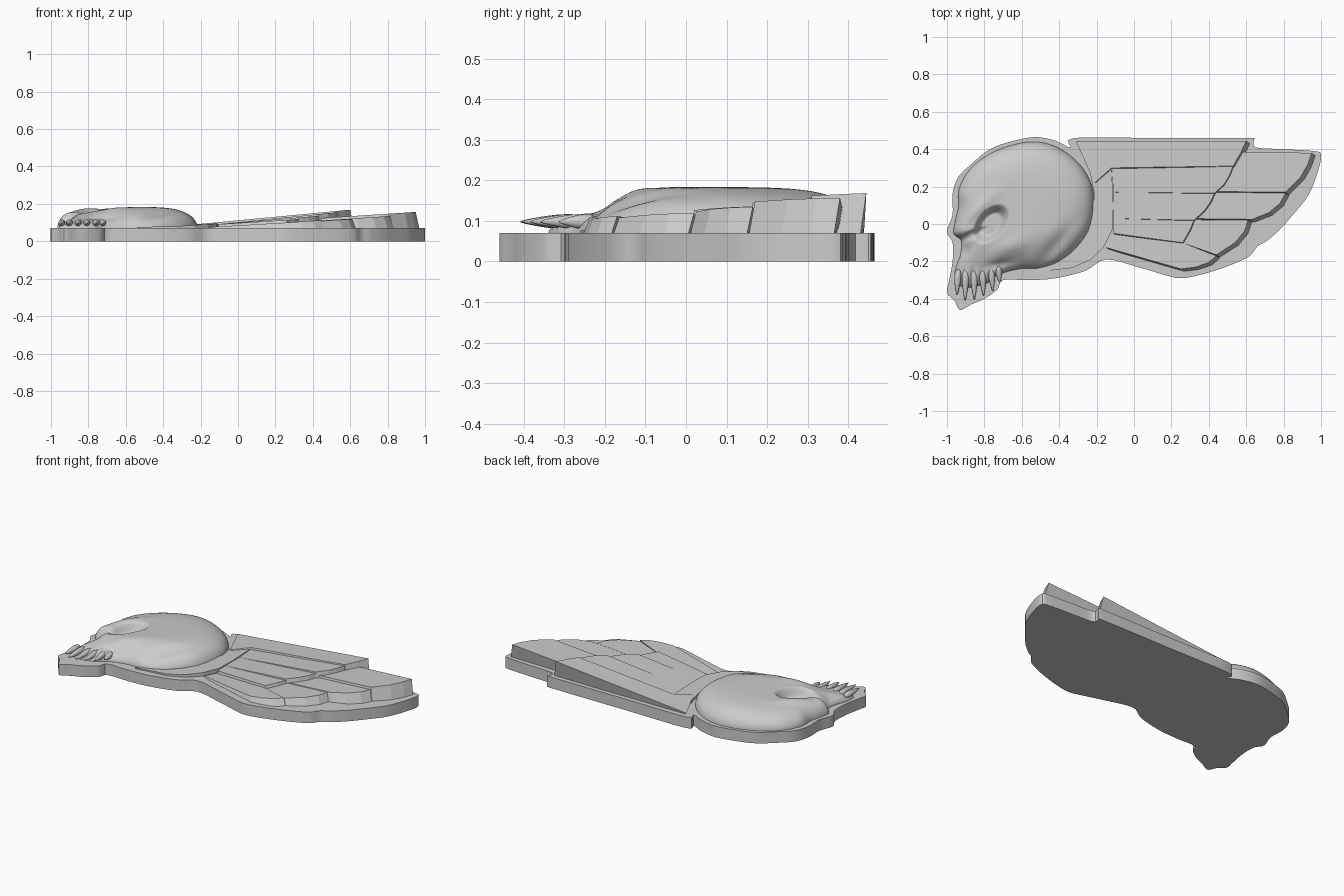
import bpy
import bmesh
import math
from mathutils import Vector

old = bpy.data.objects.get("Cube")
if old:
    bpy.data.objects.remove(old, do_unlink=True)

grey = bpy.data.materials.new("stone grey")
grey.use_nodes = True
COLOUR = (0.6, 0.6, 0.6, 1)
grey.diffuse_color = COLOUR
grey.node_tree.nodes["Principled BSDF"].inputs["Base Color"].default_value = COLOUR

PLATE = 0.07


def finish(name, bm, smooth_angle=None):
    bmesh.ops.recalc_face_normals(bm, faces=bm.faces)
    mesh = bpy.data.meshes.new(name)
    bm.to_mesh(mesh)
    bm.free()
    mesh.materials.append(grey)
    obj = bpy.data.objects.new(name, mesh)
    bpy.context.collection.objects.link(obj)
    if smooth_angle:
        bpy.ops.object.select_all(action="DESELECT")
        obj.select_set(True)
        bpy.context.view_layer.objects.active = obj
        bpy.ops.object.shade_smooth_by_angle(angle=math.radians(smooth_angle))
    return obj


def rounded(points, steps):
    """Closed smooth curve through the points."""
    pts = [Vector(p) for p in points]
    n = len(pts)
    out = []
    for i in range(n):
        a, b, c, d = (pts[(i + k - 1) % n] for k in range(4))
        for s in range(steps):
            t = s / steps
            out.append(0.5 * (2 * b + (c - a) * t + (2 * a - 5 * b + 4 * c - d) * t ** 2
                              + (3 * b - a - 3 * c + d) * t ** 3))
    return out


def slab(name, points, top, bottom, lean=(0, 0), smooth_angle=None):
    """Prism whose top height follows a function of x; its foot is shifted by lean."""
    bm = bmesh.new()
    upper = [bm.verts.new((x, y, top(x))) for x, y in points]
    lower = [bm.verts.new((x + lean[0], y + lean[1], bottom)) for x, y in points]
    n = len(upper)
    cap = bm.faces.new(upper)
    bm.faces.new(lower[::-1])
    for i in range(n):
        j = (i + 1) % n
        bm.faces.new((upper[i], lower[i], lower[j], upper[j]))
    bmesh.ops.triangulate(bm, faces=[cap])
    return finish(name, bm, smooth_angle)


def slope(x0, z0, x1, z1):
    return lambda x: max(PLATE + 0.006, z0 + (x - x0) * (z1 - z0) / (x1 - x0))


# Backing plate
plate_outline = [
    (-.32, .46), (.1, .46), (.6, .46), (.64, .45), (.65, .41), (.8, .4), (.96, .39), (1, .37),
    (.98, .27), (.93, .15), (.85, .05), (.78, -.03), (.71, -.09), (.66, -.12),
    (.62, -.17), (.54, -.21), (.43, -.25), (.32, -.28), (.25, -.29), (.19, -.28),
    (.02, -.23), (-.15, -.19), (-.26, -.25), (-.42, -.29), (-.56, -.3), (-.7, -.3),
    (-.73, -.35), (-.8, -.4), (-.87, -.43), (-.93, -.46), (-.96, -.41), (-1, -.37),
    (-.99, -.31), (-.97, -.2), (-.97, -.1), (-1, -.04), (-.97, .05), (-.97, .16),
    (-.94, .25), (-.87, .32), (-.77, .4), (-.66, .44), (-.53, .465), (-.42, .445),
    (-.34, .41)]
slab("backing_plate", rounded(plate_outline, 4), lambda x: PLATE, 0, smooth_angle=30)

# Wing: long upper arm, neck band and two overlapping tiers of feathers
LEAN = (0.02, -0.015)
FOOT = PLATE - 0.005
slab("wing_arm", [(-.31, .44), (.6, .445), (.57, .38), (.53, .31), (-.12, .3),
                  (-.21, .22)], slope(-.15, .098, .57, .166), FOOT, LEAN)
slab("neck_band", [(-.24, .3), (-.12, .3), (-.11, .1), (-.115, -.03), (-.16, -.12),
                   (-.23, -.19), (-.33, -.235), (-.54, -.26), (-.5, -.22),
                   (-.35, -.15), (-.25, 0), (-.21, .15)],
     slope(-.4, .076, -.1, .096), FOOT)

inner_feathers = [
    ("upper", [(-.12, .3), (.53, .31), (.51, .26), (.48, .21), (.43, .165), (-.11, .17)], .155),
    ("middle", [(-.11, .17), (.43, .165), (.41, .12), (.375, .07), (.32, .02), (-.11, .03)], .136),
    ("lower", [(-.11, .03), (.32, .02), (.3, -.03), (.26, -.1), (-.11, -.05)], .118)]
for label, points, tip in inner_feathers:
    slab("inner_feather_" + label, points, slope(-.12, .09, points[1][0], tip), FOOT, (.012, -.01))

outer_feathers = [
    ("top", [(.3, .39), (.95, .38), (.93, .32), (.89, .25), (.81, .17), (.3, .175)], .95, .157),
    ("upper", [(.22, .172), (.81, .165), (.78, .11), (.72, .06), (.63, .025), (.22, .03)], .81, .135),
    ("middle", [(.15, .025), (.61, .02), (.59, -.04), (.54, -.1), (.44, -.165),
                (.26, -.1), (.15, -.08)], .62, .12),
    ("lower", [(-.11, -.05), (.26, -.1), (.44, -.17), (.4, -.205), (.33, -.23),
               (.25, -.24), (-.15, -.125)], .44, .112)]
for label, points, x, tip in outer_feathers:
    slab("outer_feather_" + label, points, slope(x - .55, tip - .036, x, tip), FOOT, LEAN)


# Skull relief: domed surface with carved features
def blend(a, b, v):
    t = min(1, max(0, (v - a) / (b - a)))
    return t * t * (3 - 2 * t)


def oval(x, y, cx, cy, rx, ry, degrees=0):
    """Distance from an oval's centre, equal to one on its rim."""
    a = math.radians(degrees)
    dx, dy = x - cx, y - cy
    u = dx * math.cos(a) + dy * math.sin(a)
    v = dy * math.cos(a) - dx * math.sin(a)
    return math.hypot(u / rx, v / ry)


def bump(*args):
    return math.exp(-oval(*args) ** 2)


def skull_height(x, y, t):
    h = 0.114 - 0.025 * blend(-.5, -.95, x) - 0.045 * blend(-.02, -.3, y)
    h += 0.016 * bump(x, y, -.86, .06, .14, .035, 42)      # brow
    h += 0.016 * bump(x, y, -.67, -.13, .1, .05, 20)       # cheekbone
    h += 0.012 * bump(x, y, -.93, -.04, .05, .04)          # nose bridge
    h -= 0.025 * bump(x, y, -.92, -.13, .035, .045)        # nose hollow
    h -= 0.018 * bump(x, y, -.43, -.13, .15, .04, 50)      # temple hollow
    h -= 0.014 * bump(x, y, -.72, -.215, .07, .022, 10)    # under the cheek
    h -= 0.055 * blend(1.1, .55, oval(x, y, -.765, .0, .115, .07, 50))   # eye socket
    h -= 0.02 * blend(1.2, .3, oval(x, y, -.87, -.06, .09, .025, 25))    # tear groove
    if y < -.22:                                           # tooth roots
        h += 0.007 * blend(-.22, -.28, y) * math.cos((x + .94) * 2 * math.pi / .05)
    return FOOT + max(0.01, h + .005) * math.sqrt(max(0, 1 - t ** 5))


skull_outline = rounded([
    (-.215, .1), (-.23, .22), (-.3, .33), (-.41, .41), (-.53, .44), (-.66, .42),
    (-.78, .37), (-.88, .29), (-.935, .19), (-.94, .09), (-.955, .02), (-.965, -.05),
    (-.925, -.09), (-.93, -.17), (-.955, -.24), (-.955, -.31), (-.9, -.34), (-.83, -.33),
    (-.77, -.31), (-.72, -.27), (-.61, -.24), (-.5, -.235), (-.4, -.2), (-.31, -.13),
    (-.24, -.03)], 8)
centre = Vector((-.66, .02))
RINGS = 60
bm = bmesh.new()
hub = bm.verts.new((*centre, skull_height(*centre, 0)))
previous = None
for ring in range(1, RINGS + 1):
    t = 1 - (1 - ring / RINGS) ** 1.4
    current = []
    for edge in skull_outline:
        p = centre.lerp(edge, t)
        current.append(bm.verts.new((p.x, p.y, skull_height(p.x, p.y, t))))
    for i in range(len(current)):
        j = (i + 1) % len(current)
        if previous:
            bm.faces.new((previous[i], current[i], current[j], previous[j]))
        else:
            bm.faces.new((hub, current[i], current[j]))
    previous = current
finish("skull", bm, 60)

# Pointed teeth along the jaw
teeth = [(-.94, -.31, .07), (-.9, -.325, .085), (-.855, -.32, .085),
         (-.81, -.31, .075), (-.765, -.29, .07), (-.73, -.265, .05)]
bm = bmesh.new()
for x, y, length in teeth:
    made = bmesh.ops.create_uvsphere(bm, u_segments=14, v_segments=10, radius=1)["verts"]
    for v in made:
        taper = 0.65 + 0.35 * v.co.y
        v.co = (x + v.co.x * .026 * taper + .012 * (v.co.y - 1) * (-.87 - x) * 4,
                y + v.co.y * length,
                .098 + v.co.z * .026 * taper)
finish("teeth", bm, 60)
